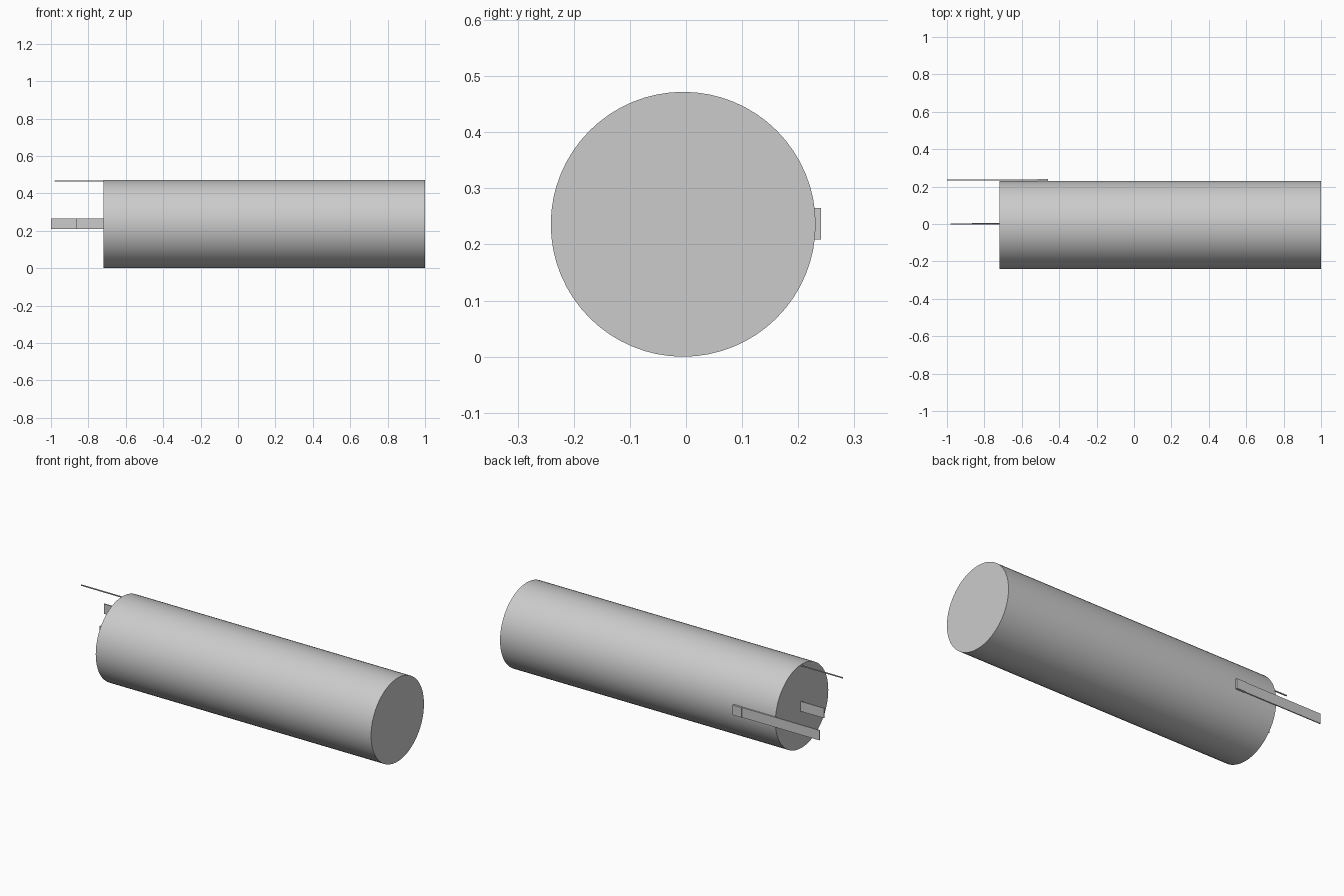
import bpy
import math

if "Cube" in bpy.data.objects:
    bpy.data.objects.remove(bpy.data.objects["Cube"])

CY, CZ, R = -0.005, 0.236, 0.236   # pack axis and outer radius

grey = bpy.data.materials.new("light_grey")
grey.diffuse_color = (0.6, 0.6, 0.6, 1)
grey.use_nodes = True
grey.node_tree.nodes["Principled BSDF"].inputs["Base Color"].default_value = grey.diffuse_color


def rod(name, x0, x1, radius):
    """Smooth closed cylinder lying along x."""
    bpy.ops.mesh.primitive_cylinder_add(
        vertices=64, radius=radius, depth=x1 - x0,
        location=((x0 + x1) / 2, CY, CZ), rotation=(0, math.pi / 2, 0))
    ob = bpy.context.object
    ob.name = name
    ob.data.materials.append(grey)
    bpy.ops.object.shade_smooth_by_angle(angle=math.radians(30))
    return ob


def box(name, x, y, z):
    """Box given by its (min, max) range on each axis."""
    bpy.ops.mesh.primitive_cube_add(
        size=1, location=[(a + b) / 2 for a, b in (x, y, z)])
    ob = bpy.context.object
    ob.name = name
    ob.scale = [b - a for a, b in (x, y, z)]
    bpy.ops.object.transform_apply(location=False, rotation=False, scale=True)
    ob.data.materials.append(grey)
    return ob


# outer sleeve with flat ends
rod("sleeve", -0.72, 1.0, R)

# three equal cells in a row inside the sleeve
for i in range(3):
    x0 = -0.70 + i * 0.573
    rod(f"cell_{i + 1}", x0, x0 + 0.534, R - 0.002)

# contact strips: centre of the end face and along the back side
box("centre_tab", (-0.865, -0.70), (0.0, 0.005), (0.209, 0.265))
box("side_strip", (-1.0, -0.46), (0.232, 0.238), (0.209, 0.265))
box("side_strip_end", (-0.515, -0.46), (0.226, 0.241), (0.209, 0.265))

# thin lead leaving the end under the top edge
box("top_lead", (-0.98, -0.70), (-0.003, 0.003), (0.463, 0.468))
